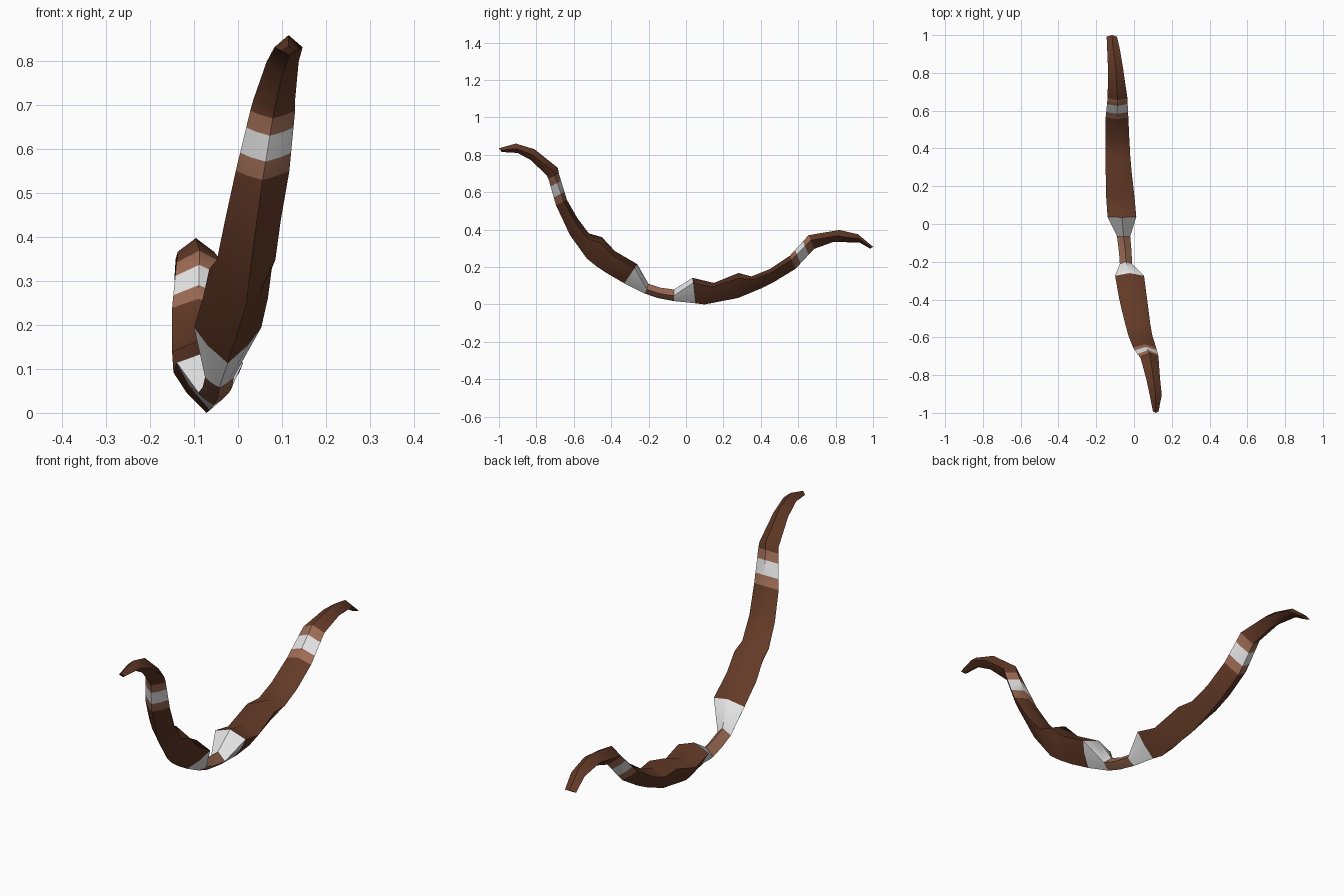
import bpy, bmesh
from mathutils import Vector

if "Cube" in bpy.data.objects:
    bpy.data.objects.remove(bpy.data.objects["Cube"])


def material(name, rgb):
    m = bpy.data.materials.new(name)
    m.diffuse_color = (*rgb, 1)
    m.use_nodes = True
    m.node_tree.nodes["Principled BSDF"].inputs["Base Color"].default_value = m.diffuse_color
    return m


MATS = [material("dark_wood", (0.125, 0.042, 0.02)),
        material("pale_leather", (0.34, 0.15, 0.09)),
        material("white_wrap", (0.78, 0.78, 0.78))]
WOOD, LEATHER, WHITE = range(3)

# Stations: inner ridge y, z / outer ridge y, z / left x, right x
FRONT = [(-1.0, .835, -.985, .815, .10, .13),
         (-.91, .86, -.90, .81, .083, .147),
         (-.81, .83, -.83, .772, .065, .138),
         (-.685, .73, -.745, .69, .035, .13),
         (-.68, .70, -.735, .67, .028, .13),
         (-.637, .56, -.695, .53, -.005, .117),
         (-.58, .46, -.62, .37, -.03, .097),
         (-.52, .38, -.53, .245, -.048, .085),
         (-.45, .36, -.48, .205, -.065, .077),
         (-.38, .285, -.42, .165, -.08, .068),
         (-.26, .215, -.33, .113, -.10, .053),
         (-.20, .11, -.22, .058, -.075, -.01)]
BACK = [(-.065, .08, -.065, .018, -.09, -.02),
        (.035, .142, .05, .006, -.14, .012),
        (.15, .115, .10, 0, -.147, .003),
        (.28, .168, .28, .035, -.15, -.013),
        (.35, .15, .40, .085, -.15, -.02),
        (.45, .19, .47, .12, -.15, -.025),
        (.555, .26, .585, .19, -.15, -.03),
        (.655, .37, .685, .297, -.14, -.035),
        (.82, .398, .79, .335, -.137, -.055),
        (.92, .375, .93, .33, -.142, -.075),
        (1.0, .308, .985, .298, -.145, -.09)]


def section(s):
    """Six-sided section: inner ridge, two side edges, V-shaped outer ridge."""
    yt, zt, yb, zb, xl, xr = s
    cx, w = (xl + xr) / 2, (xr - xl) / 2
    top, bot = Vector((cx, yt, zt)), Vector((cx, yb, zb))
    side = 0.45 + 0.35 * min(1, max(0, (w - .035) / .035))
    pts = []
    for dx, f in ((0, 1), (1, side), (.6, side * .5), (0, 0),
                  (-.6, side * .5), (-1, side)):
        pts.append(bot.lerp(top, f) + Vector((dx * w, 0, 0)))
    return pts


def blend(a, b, f):
    return tuple(p + (q - p) * f for p, q in zip(a, b))


def loft(name, stations, colours):
    """Capped skin through the stations, one colour per span."""
    bm = bmesh.new()
    rings = [[bm.verts.new(p) for p in section(s)] for s in stations]
    for a, b, c in zip(rings, rings[1:], colours):
        for i in range(6):
            j = (i + 1) % 6
            bm.faces.new((a[i], a[j], b[j], b[i])).material_index = c
    bm.faces.new(rings[0]).material_index = colours[0]
    bm.faces.new(rings[-1]).material_index = colours[-1]
    bmesh.ops.recalc_face_normals(bm, faces=bm.faces)
    me = bpy.data.meshes.new(name)
    bm.to_mesh(me)
    bm.free()
    for m in MATS:
        me.materials.append(m)
    ob = bpy.data.objects.new(name, me)
    bpy.context.collection.objects.link(ob)
    bpy.context.view_layer.objects.active = ob
    ob.select_set(True)
    bpy.ops.object.shade_smooth_by_angle(angle=0.7)
    ob.select_set(False)


def limb(name, stations, band, cone):
    """Limb with a leather-white-leather band and a white cone at the grip."""
    st, col = [], []
    for i, s in enumerate(stations):
        st.append(s)
        if i == len(stations) - 1:
            break
        if i == band:
            nxt = stations[i + 1]
            st += [blend(s, nxt, .28), blend(s, nxt, .7)]
            col += [LEATHER, WHITE, LEATHER]
        else:
            col.append(WHITE if i == cone else WOOD)
    loft(name, st, col)


limb("front_limb", FRONT, 4, 10)
limb("back_limb", BACK, 6, 0)

# Leather grip joining both limbs
loft("grip", [FRONT[-1], (-.14, .09, -.15, .034, -.08, -.013), BACK[0]],
     [LEATHER, LEATHER])
